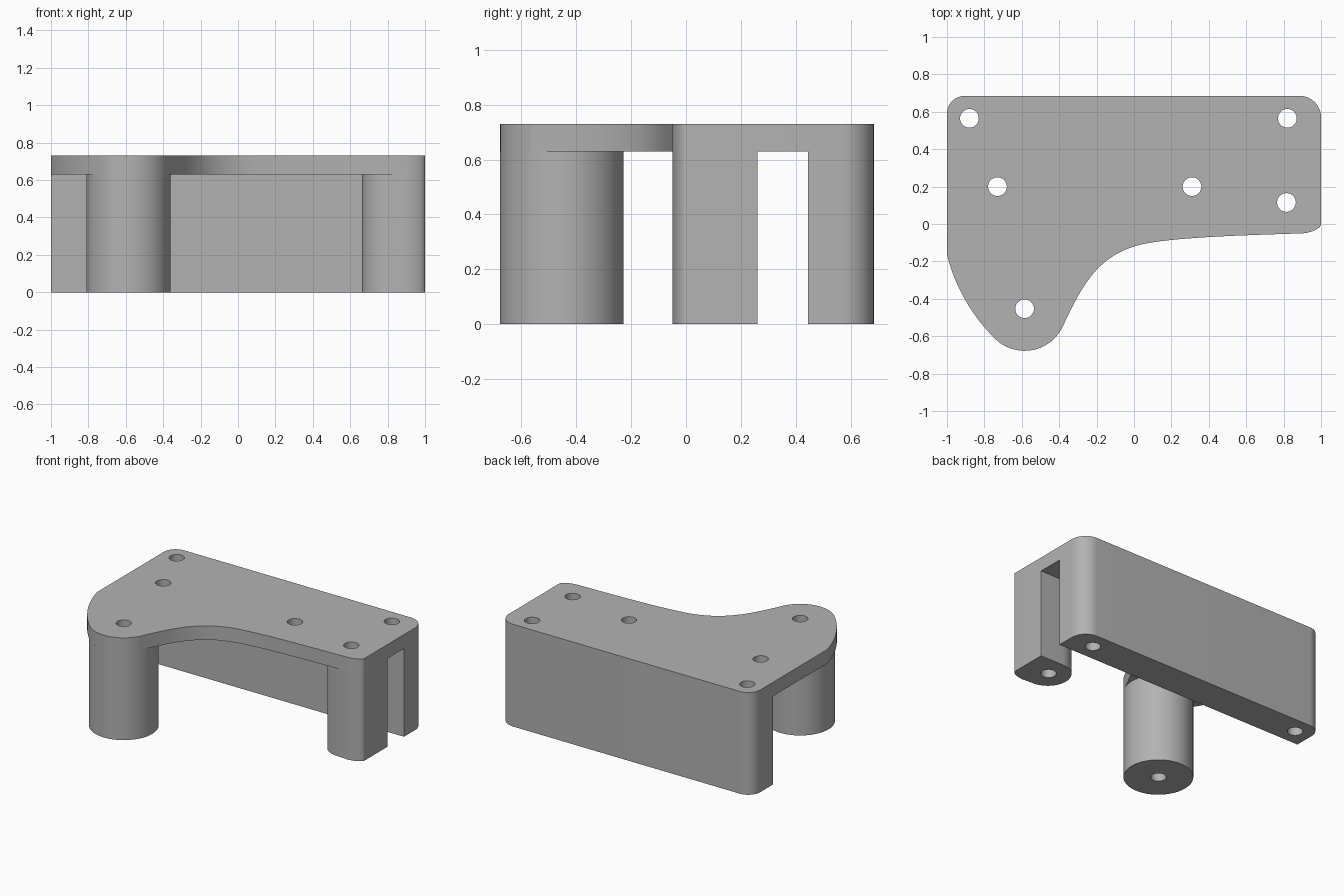
import bpy, bmesh, math
from mathutils import Vector
from mathutils.geometry import interpolate_bezier

if "Cube" in bpy.data.objects:
    bpy.data.objects.remove(bpy.data.objects["Cube"])

TOP, UNDER = 0.73, 0.63
POST = (-0.585, -0.453)
FOOT = (0.815, 0.108)

grey = bpy.data.materials.new("plain grey")
grey.use_nodes = True
colour = (0.45, 0.45, 0.45, 1)
grey.diffuse_color = colour
grey.node_tree.nodes["Principled BSDF"].inputs["Base Color"].default_value = colour


def arc(centre, r, start, end, n=16):
    angles = [math.radians(start + (end - start) * i / n) for i in range(n + 1)]
    return [(centre[0] + r * math.cos(a), centre[1] + r * math.sin(a)) for a in angles]


def bezier(a, b, c, d, n=20):
    return [tuple(p) for p in interpolate_bezier(Vector(a), Vector(b), Vector(c), Vector(d), n)]


def add_prism(bm, outline, z0, z1):
    # Drop repeated joints between neighbouring curves
    pts = []
    for p in outline:
        if not pts or math.dist(p, pts[-1]) > 1e-4:
            pts.append(p)
    if math.dist(pts[0], pts[-1]) < 1e-4:
        pts.pop()
    face = bm.faces.new([bm.verts.new((x, y, z0)) for x, y in pts])
    grown = bmesh.ops.extrude_face_region(bm, geom=[face])["geom"]
    top = [v for v in grown if isinstance(v, bmesh.types.BMVert)]
    bmesh.ops.translate(bm, verts=top, vec=(0, 0, z1 - z0))


def make_object(name, outlines, z0, z1):
    bm = bmesh.new()
    for outline in outlines:
        add_prism(bm, outline, z0, z1)
    bmesh.ops.recalc_face_normals(bm, faces=bm.faces)
    mesh = bpy.data.meshes.new(name)
    bm.to_mesh(mesh)
    bm.free()
    mesh.materials.append(grey)
    obj = bpy.data.objects.new(name, mesh)
    bpy.context.collection.objects.link(obj)
    return obj


# Shared outlines
back_edge = arc((0.885, 0.57), 0.115, 0, 90) + arc((-0.905, 0.59), 0.095, 90, 180)
front_corner = bezier((0.9, -0.05), (0.96, -0.045), (1, -0.02), (1, 0))
plate_outline = (
    back_edge
    + bezier((-1, -0.16), (-0.97, -0.3), (-0.88, -0.48), (-0.744, -0.612))
    + arc(POST, 0.225, 225, 330)
    + bezier((-0.39, -0.566), (-0.28, -0.34), (-0.2, -0.14), (0.1, -0.098))
    + bezier((0.1, -0.098), (0.3, -0.068), (0.6, -0.06), (0.9, -0.05))
    + front_corner
)
wall_outline = back_edge + [(-1, 0.445), (1, 0.445)]
foot_outline = [(1, 0.26)] + arc(FOOT, 0.152, 90, 270, 32) + front_corner

# Bolt hole cutter
holes = [(-0.88, 0.565), (0.82, 0.565), (-0.73, 0.2), (0.31, 0.2), (0.815, 0.115), POST]
drill = make_object("hole_cutter", [arc(h, 0.05, 0, 360, 32) for h in holes], -0.1, TOP + 0.1)
drill.hide_render = True
drill.hide_viewport = False

# Plate and its three supports
parts = [
    make_object("top_plate", [plate_outline], UNDER, TOP),
    make_object("back_wall", [wall_outline], 0, UNDER),
    make_object("round_post", [arc(POST, 0.225, 0, 360, 64)], 0, UNDER),
    make_object("corner_post", [foot_outline], 0, UNDER),
]
for obj in parts:
    bpy.ops.object.select_all(action="DESELECT")
    obj.select_set(True)
    bpy.context.view_layer.objects.active = obj
    cut = obj.modifiers.new("bolt holes", "BOOLEAN")
    cut.operation = "DIFFERENCE"
    cut.solver = "EXACT"
    cut.object = drill
    bpy.ops.object.modifier_apply(modifier=cut.name)
    bpy.ops.object.shade_smooth_by_angle(angle=math.radians(30))

bpy.data.objects.remove(drill)
